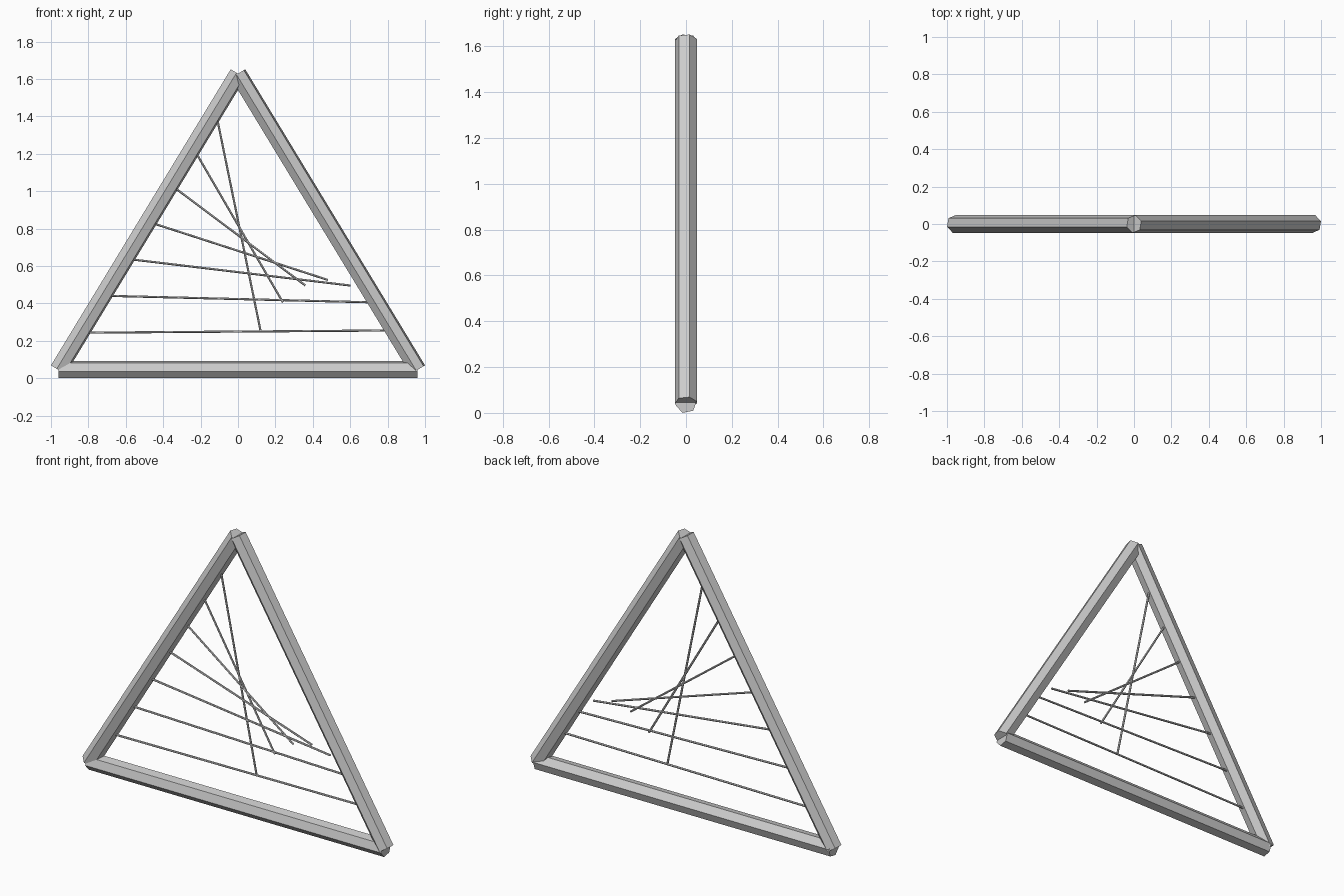
import bpy
import bmesh
from math import cos, sin, radians, tau
from mathutils import Vector

cube = bpy.data.objects.get("Cube")
if cube:
    bpy.data.objects.remove(cube, do_unlink=True)

# One plain grey for everything
grey = bpy.data.materials.new("plain_grey")
grey.use_nodes = True
colour = (0.6, 0.6, 0.6, 1)
grey.diffuse_color = colour
grey.node_tree.nodes["Principled BSDF"].inputs["Base Color"].default_value = colour

DEPTH = Vector((0, 1, 0))
SIDES = 6


def hex_bar(name, start, end, radius, twist=radians(11)):
    """Six-sided bar with square-cut ends between two points in the frame plane."""
    normal = (end - start).normalized().cross(DEPTH)
    bm = bmesh.new()
    rings = []
    for centre in (start, end):
        ring = []
        for i in range(SIDES):
            a = twist + tau * i / SIDES
            ring.append(bm.verts.new(centre + radius * (cos(a) * DEPTH + sin(a) * normal)))
        rings.append(ring)
        bm.faces.new(ring)
    for i in range(SIDES):
        j = (i + 1) % SIDES
        bm.faces.new((rings[0][i], rings[0][j], rings[1][j], rings[1][i]))
    bmesh.ops.recalc_face_normals(bm, faces=bm.faces)
    mesh = bpy.data.meshes.new(name)
    bm.to_mesh(mesh)
    bm.free()
    mesh.materials.append(grey)
    obj = bpy.data.objects.new(name, mesh)
    bpy.context.collection.objects.link(obj)
    return obj


# Triangular frame
left_end = Vector((-0.961, 0, 0.0455))
right_end = Vector((0.961, 0, 0.0455))
apex = Vector((0, 0, 1.628))
FRAME_RADIUS = 0.048
hex_bar("bottom_beam", left_end, right_end, FRAME_RADIUS)
hex_bar("right_side_beam", apex, left_end, FRAME_RADIUS)
hex_bar("left_side_beam", apex, right_end, FRAME_RADIUS)

# Thin rods from even steps along one beam to even steps along a parabolic arch
ROD_COUNT = 7
ARCH_HEIGHT = 0.48
for k in range(1, ROD_COUNT + 1):
    t = k / (ROD_COUNT + 1)
    on_beam = apex.lerp(left_end, t)
    on_arch = Vector((right_end.x * t, 0, right_end.z + ARCH_HEIGHT * 4 * t * (1 - t)))
    hex_bar(f"rod_{k}", on_beam, on_arch, 0.006)
